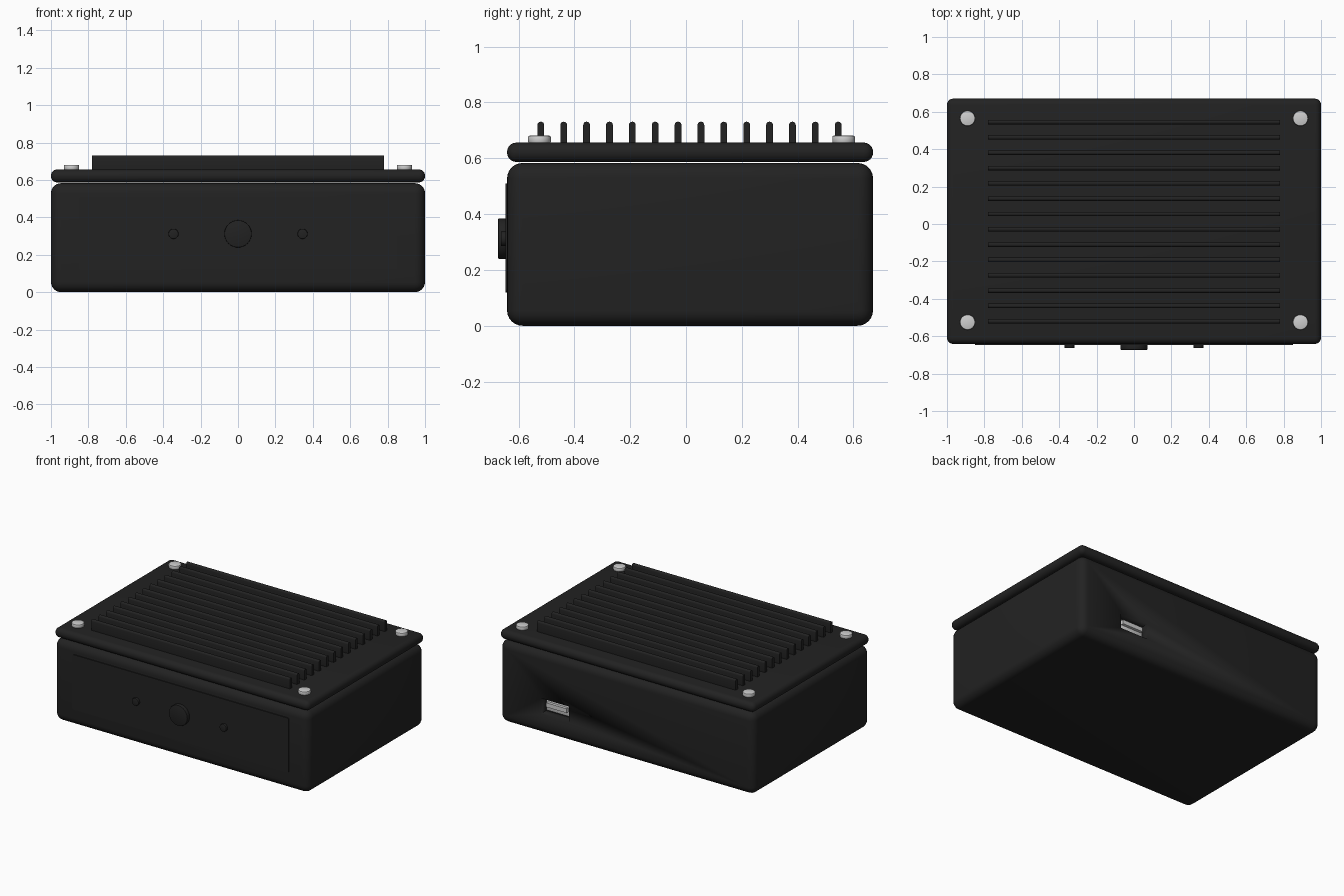
import bpy, bmesh, math
from mathutils import Matrix

if "Cube" in bpy.data.objects:
    bpy.data.objects.remove(bpy.data.objects["Cube"])


def material(name, rgb):
    m = bpy.data.materials.new(name)
    m.diffuse_color = (*rgb, 1)
    m.use_nodes = True
    m.node_tree.nodes["Principled BSDF"].inputs["Base Color"].default_value = m.diffuse_color
    return m


BLACK = material("matte black", (0.016, 0.016, 0.016))
SILVER = material("pale silver", (0.62, 0.62, 0.62))


def finish(bm, name, mat):
    bmesh.ops.recalc_face_normals(bm, faces=bm.faces)
    mesh = bpy.data.meshes.new(name)
    bm.to_mesh(mesh)
    bm.free()
    mesh.materials.append(mat)
    obj = bpy.data.objects.new(name, mesh)
    bpy.context.collection.objects.link(obj)
    bpy.ops.object.select_all(action='DESELECT')
    bpy.context.view_layer.objects.active = obj
    obj.select_set(True)
    bpy.ops.object.shade_smooth_by_angle(angle=math.radians(35))
    return obj


def box(name, lo, hi, mat, radius=0, segments=5, axis=None):
    """Box between two corners; edges are rounded, or only those along one axis."""
    bm = bmesh.new()
    bmesh.ops.create_cube(bm, size=1)
    for v in bm.verts:
        for i in range(3):
            v.co[i] = hi[i] if v.co[i] > 0 else lo[i]
    if radius:
        edges = [e for e in bm.edges if axis is None or
                 abs(e.verts[0].co[axis] - e.verts[1].co[axis]) > 1e-5]
        bmesh.ops.bevel(bm, geom=edges, offset=radius, segments=segments,
                        profile=0.5, affect='EDGES')
    return finish(bm, name, mat)


def disc(name, centre, radius, depth, mat, facing_front=False, bevel=0.004):
    """Short cylinder with softened rims, standing or facing the front."""
    bm = bmesh.new()
    bmesh.ops.create_cone(bm, cap_ends=True, segments=32, radius1=radius,
                          radius2=radius, depth=depth)
    rims = [e for e in bm.edges if abs(e.verts[0].co.z - e.verts[1].co.z) < 1e-5]
    bmesh.ops.bevel(bm, geom=rims, offset=bevel, segments=2, profile=0.5, affect='EDGES')
    turn = Matrix.Rotation(math.pi / 2 if facing_front else 0, 4, 'X')
    bmesh.ops.transform(bm, matrix=Matrix.Translation(centre) @ turn, verts=bm.verts)
    return finish(bm, name, mat)


FRONT, BACK = -0.641, 0.67
PORT_X, PORT_Z = 0.56, 0.20

# Case body with a recess for the rear socket
body = box("case_body", (-1, FRONT, 0), (1, BACK, 0.583), BLACK, 0.055, 6)
cutter = box("port_cutter", (PORT_X - 0.11, BACK - 0.06, PORT_Z - 0.055),
             (PORT_X + 0.11, BACK + 0.1, PORT_Z + 0.055), BLACK)
cut = body.modifiers.new("port recess", 'BOOLEAN')
cut.object = cutter
cut.operation = 'DIFFERENCE'
cut.solver = 'EXACT'
bpy.context.view_layer.objects.active = body
bpy.ops.object.modifier_apply(modifier=cut.name)
bpy.data.objects.remove(cutter)

# Rear socket: metal shell with a tongue
box("port_shell", (PORT_X - 0.095, BACK - 0.07, PORT_Z - 0.038),
    (PORT_X + 0.095, BACK - 0.035, PORT_Z + 0.038), SILVER, 0.004, 2)
box("port_tongue", (PORT_X - 0.08, BACK - 0.04, PORT_Z - 0.005),
    (PORT_X + 0.08, BACK - 0.015, PORT_Z + 0.025), SILVER)

# Lid with fully rounded rim
box("lid", (-1, FRONT, 0.587), (1, BACK, 0.656), BLACK, 0.033, 6)

# Cooling fins
FINS = 14
for i in range(FINS):
    y = -0.52 + i * 1.065 / (FINS - 1)
    box(f"cooling_fin_{i + 1}", (-0.78, y - 0.012, 0.64), (0.78, y + 0.012, 0.731),
        BLACK, 0.0115, 4, axis=0)

# Lid screws
for x in (-0.89, 0.89):
    for y in (-0.525, 0.565):
        disc("lid_screw", (x, y, 0.6675), 0.041, 0.027, SILVER, bevel=0.006)

# Front plate
box("front_plate", (-0.85, -0.647, 0.12), (0.85, -0.62, 0.51), BLACK, 0.012, 3, axis=1)

# Front lens and side indicators
disc("front_lens", (0, -0.655, 0.312), 0.073, 0.036, BLACK, True)
for x in (-0.345, 0.345):
    disc("front_indicator", (x, -0.65, 0.312), 0.027, 0.026, BLACK, True)
